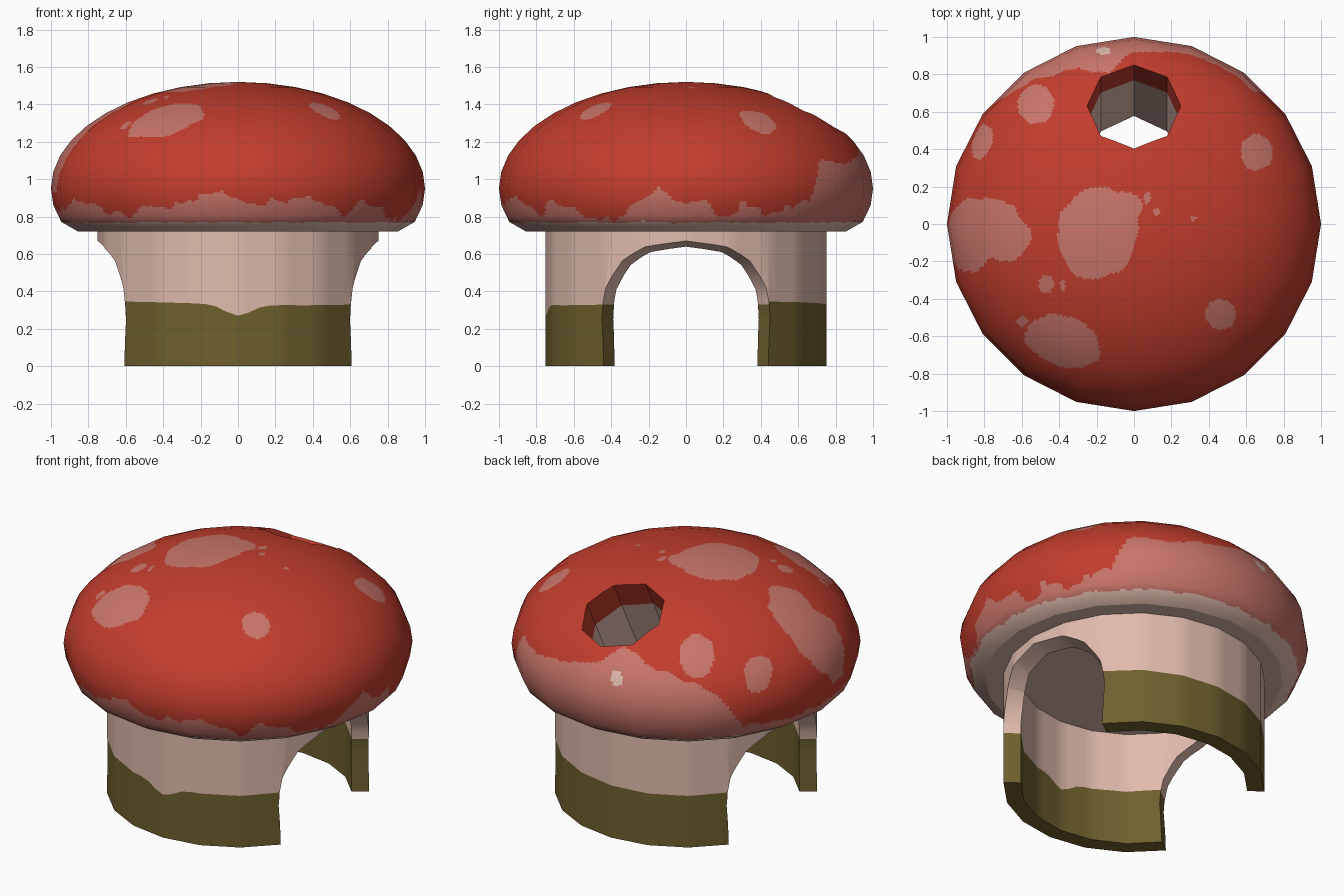
import bpy, bmesh, math
from mathutils import Vector, noise

if "Cube" in bpy.data.objects:
    bpy.data.objects.remove(bpy.data.objects["Cube"])

SIDES = 20
FACET = 2 * math.pi / SIDES


def material(name, rgb):
    lin = [((c / 255 + 0.055) / 1.055) ** 2.4 for c in rgb]
    m = bpy.data.materials.new(name)
    m.diffuse_color = (*lin, 1)
    m.use_nodes = True
    m.node_tree.nodes["Principled BSDF"].inputs["Base Color"].default_value = m.diffuse_color
    return m


MATS = [material("cap red", (194, 61, 45)), material("spot pink", (201, 117, 106)),
        material("stem pink", (224, 187, 172)), material("moss olive", (111, 96, 46))]
RED, PINK, CREAM, OLIVE = range(4)


def make_object(name, bm):
    bmesh.ops.recalc_face_normals(bm, faces=bm.faces)
    me = bpy.data.meshes.new(name)
    bm.to_mesh(me)
    bm.free()
    for m in MATS:
        me.materials.append(m)
    ob = bpy.data.objects.new(name, me)
    bpy.context.collection.objects.link(ob)
    return ob


def loft(bm, rings, mat_rule, caps=True, closed=False):
    """Join equal-length rings of points with quads; mat_rule(row, centre) gives the colour."""
    rows = [[bm.verts.new(p) for p in ring] for ring in rings]
    n = len(rows[0])
    for i in range(len(rows) if closed else len(rows) - 1):
        a, b = rows[i], rows[(i + 1) % len(rows)]
        for k in range(n):
            f = bm.faces.new((a[k], a[(k + 1) % n], b[(k + 1) % n], b[k]))
            f.material_index = mat_rule(i, f.calc_center_median())
    if caps:
        for i in (0, -1):
            f = bm.faces.new(rows[i])
            f.material_index = mat_rule(i, f.calc_center_median())


def facet_ring(r, height, cols):
    """Twenty-sided ring with each side split into cols; height(angle) gives z."""
    pts = []
    for k in range(SIDES * cols):
        a = k * FACET / cols
        off = (k % cols) * FACET / cols - FACET / 2
        rr = r * math.cos(FACET / 2) / math.cos(off)
        pts.append((rr * math.cos(a), rr * math.sin(a), height(a)))
    return pts


def subtract(ob, cutter):
    """Cut and bake, then drop the cutter."""
    mod = ob.modifiers.new("cut", 'BOOLEAN')
    mod.operation, mod.solver, mod.object = 'DIFFERENCE', 'EXACT', cutter
    cutter.hide_render = True
    deps = bpy.context.evaluated_depsgraph_get()
    baked = bpy.data.meshes.new_from_object(ob.evaluated_get(deps))
    ob.modifiers.clear()
    ob.data = baked
    bpy.data.objects.remove(cutter)


def lerp_table(table, t):
    for (a, va), (b, vb) in zip(table, table[1:]):
        if a <= t <= b:
            return va + (vb - va) * (t - a) / (b - a)
    return 0


# ---- stem: hollow tube with a moss line that dips at the front
def moss(a):
    return 0.336 - 0.06 * math.exp(-((a - 1.5 * math.pi) / 0.13) ** 2) + 0.01 * math.sin(a * 2 + 0.6)


def floor(a):
    return 0.0


def top(a):
    return 0.74


bm = bmesh.new()
loft(bm, [facet_ring(r, h, 4) for r, h in ((0.75, floor), (0.75, moss), (0.75, top),
                                           (0.65, top), (0.65, moss), (0.65, floor))],
     lambda i, c: OLIVE if i in (0, 4, 5) else CREAM, caps=False, closed=True)
stem = make_object("stem", bm)

# ---- two side archways, flaring outwards
half = [(0.44, -0.1), (0.44, 0), (0.45, 0.25), (0.445, 0.33), (0.43, 0.42),
        (0.345, 0.565), (0.215, 0.64)]
arch = half + [(0, 0.67)] + [(-y, z) for y, z in reversed(half)]
bm = bmesh.new()
for turn in (0, math.pi):
    rings = []
    for r in (0.5, 1.0):
        ring = []
        for y, z in arch:
            a = math.asin(y / 0.75) + turn
            zz = z + max(0, z - 0.33) * 0.9 * (r - 0.75)
            ring.append((r * math.cos(a), r * math.sin(a), zz))
        rings.append(ring)
    loft(bm, rings, lambda i, c: OLIVE if c.z < 0.33 else CREAM)
bmesh.ops.triangulate(bm, faces=bm.faces)
subtract(stem, make_object("arch_cutter", bm))
stem.select_set(True)
bpy.context.view_layer.objects.active = stem
bpy.ops.object.shade_smooth_by_angle(angle=math.radians(30))

# ---- cap: twenty-sided squashed dome, finely divided so spots can be coloured
profile = [(0.855, 0.72), (0.945, 0.772), (0.987, 0.86)] + [
    (math.cos(i * FACET / 2), 0.95 + 0.57 * math.sin(i * FACET / 2)) for i in range(10)
] + [(0.004, 1.52)]
COLS, ROWS = 16, 9
rings = []
for (r0, z0), (r1, z1) in zip(profile, profile[1:]):
    for t in range(ROWS):
        u = t / ROWS
        z = z0 + (z1 - z0) * u
        rings.append(facet_ring(r0 + (r1 - r0) * u, lambda a: z, COLS))
rings.append(facet_ring(profile[-1][0], lambda a: 1.52, COLS))
bm = bmesh.new()
loft(bm, rings, lambda i, c: PINK)
cap = make_object("cap", bm)

# ---- chimney tunnel, square to the dome surface
centre, axis = Vector((0, 0.62, 1.345)), Vector((0, 0.46, 0.888)).normalized()
side_x, side_t = Vector((1, 0, 0)), Vector((0, 0.888, -0.46)).normalized()
rings = []
for t in (-1.0, -0.16, 0.4):
    rings.append([centre + axis * t + 0.25 * (side_x * math.sin(k * math.pi / 4)
                  + side_t * math.cos(k * math.pi / 4)) for k in range(8)])
bm = bmesh.new()
loft(bm, rings, lambda i, c: CREAM if i == 0 else RED)
subtract(cap, make_object("tunnel_cutter", bm))

# ---- cap colours: spots (x, y, rx, ry, tilt) seen from above
spots = [(-0.20, -0.05, 0.22, 0.24, -0.3), (-0.10, 0.08, 0.15, 0.09, 0.2),
         (-0.77, -0.03, 0.22, 0.16, -0.3), (-0.87, -0.09, 0.13, 0.16, 0),
         (-0.52, 0.64, 0.10, 0.10, 0), (-0.81, 0.44, 0.05, 0.10, -0.3),
         (0.655, 0.385, 0.085, 0.10, 0.3), (0.465, -0.485, 0.08, 0.08, 0),
         (-0.38, -0.63, 0.21, 0.13, -0.35), (-0.47, -0.32, 0.04, 0.045, 0),
         (-0.38, -0.33, 0.015, 0.03, 0), (0.07, 0.14, 0.02, 0.03, 0),
         (0.12, 0.065, 0.02, 0.02, 0), (0.315, 0.03, 0.015, 0.015, 0),
         (-0.6, -0.52, 0.03, 0.03, 0)]
# height of the pink edge by compass angle: back patch, then ragged skirt
back_patch = [(40, 0.8), (48, 1.1), (60, 1.08), (75, 1.12), (90, 1.17), (100, 1.27),
              (115, 1.19), (128, 1.12), (136, 1.06), (146, 0.8)]
skirt = [(-180, 0.83), (-143, 0.88), (-128, 0.79), (-121, 0.87), (-114, 0.85), (-96, 0.93),
         (-84, 0.86), (-78, 0.9), (-66, 0.9), (-59, 0.86), (-54, 0.79), (-48, 0.88),
         (-40, 0.86), (-35, 0.79), (-24, 0.8), (-18, 0.85), (-9, 0.96), (-3, 0.88),
         (6, 0.87), (12, 0.81), (18, 0.86), (30, 0.82), (40, 0.89), (180, 0.83)]


def in_ellipse(c, x, y, rx, ry, tilt):
    dx, dy = c.x - x, c.y - y
    u = (dx * math.cos(tilt) + dy * math.sin(tilt)) / rx
    v = (dy * math.cos(tilt) - dx * math.sin(tilt)) / ry
    return u * u + v * v < 1 + 0.3 * noise.noise(c * 9)


def cap_colour(c):
    rough = noise.noise(c * 8) * 0.03 + noise.noise(c * 20) * 0.03
    az = math.degrees(math.atan2(c.y, c.x))
    if c.z < 0.77 + 0.3 * rough:
        return CREAM
    if c.z > 0.95 and in_ellipse(c, -0.16, 0.925, 0.038, 0.018, 0):
        return CREAM
    if c.z < lerp_table(skirt, az) + rough or c.z < lerp_table(back_patch, az) + 0.5 * rough:
        return PINK
    if c.z > 0.93 and any(in_ellipse(c, *s) for s in spots):
        return PINK
    return RED


# smooth dome normals on the outside, flat ones in the tunnel and underneath
me = cap.data
normals = [None] * len(me.loops)
for p in me.polygons:
    outside = p.material_index == PINK and p.normal.z > -0.98
    if outside:
        p.material_index = cap_colour(p.center)
    elif p.material_index == PINK:
        p.material_index = CREAM
    p.use_smooth = True
    for li in p.loop_indices:
        if outside:
            v = me.vertices[me.loops[li].vertex_index].co
            down = max(0, 0.80 - v.z) * 12
            normals[li] = Vector((v.x, v.y, (v.z - 0.95) / 0.325 - down)).normalized()
        else:
            normals[li] = p.normal.copy()
me.normals_split_custom_set(normals)
